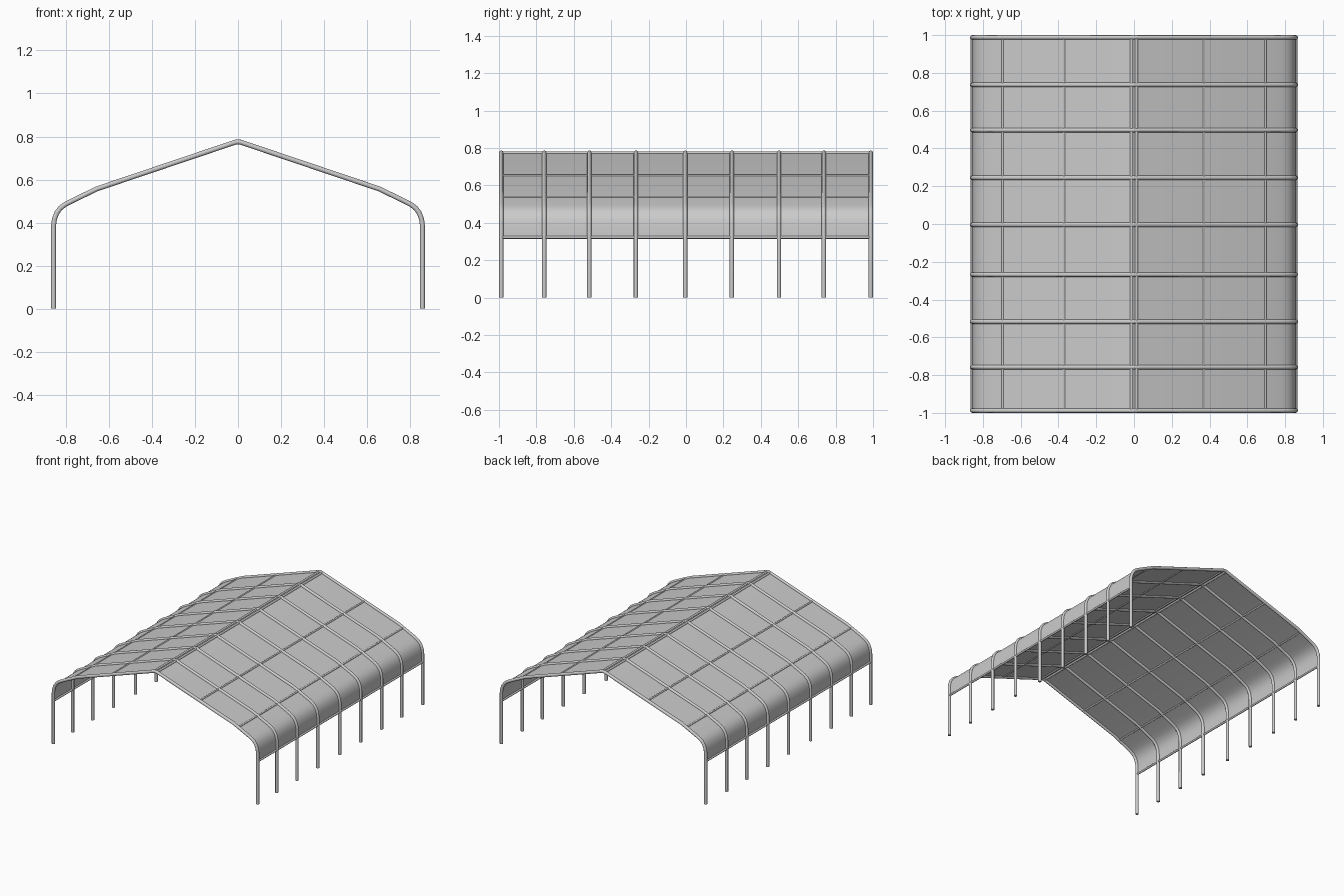
import bpy

if "Cube" in bpy.data.objects:
    bpy.data.objects.remove(bpy.data.objects["Cube"])

# half profile of the hoop centreline: eave side up to the ridge (x, z)
HALF = [(0.857, 0.32), (0.857, 0.385), (0.853, 0.415), (0.843, 0.443), (0.827, 0.466),
        (0.805, 0.483), (0.775, 0.499), (0.655, 0.557), (0.026, 0.769), (0.012, 0.7735), (0, 0.775)]
ARCH = HALF + [(-x, z) for x, z in reversed(HALF[:-1])]
FRAME_Y = [-0.988, -0.758, -0.517, -0.268, -0.004, 0.245, 0.497, 0.737, 0.988]
R = 0.0115


def smooth(obj):
    bpy.ops.object.select_all(action='DESELECT')
    obj.select_set(True)
    bpy.context.view_layer.objects.active = obj
    bpy.ops.object.shade_smooth_by_angle(angle=0.6)


def tube(name, pts, radius):
    cu = bpy.data.curves.new(name, 'CURVE')
    cu.dimensions = '3D'
    cu.bevel_depth = radius
    cu.bevel_resolution = 4
    cu.use_fill_caps = True
    sp = cu.splines.new('POLY')
    sp.points.add(len(pts) - 1)
    for p, co in zip(sp.points, pts):
        p.co = (*co, 1)
    obj = bpy.data.objects.new(name, cu)
    bpy.context.collection.objects.link(obj)
    bpy.ops.object.select_all(action='DESELECT')
    obj.select_set(True)
    bpy.context.view_layer.objects.active = obj
    bpy.ops.object.convert(target='MESH')
    smooth(bpy.context.object)
    return bpy.context.object


def height(x):
    # roof height at a given distance from the ridge
    for (x0, z0), (x1, z1) in zip(HALF[1:], HALF[2:]):
        if x1 <= x <= x0:
            return z0 + (z1 - z0) * (x0 - x) / (x0 - x1)


# bent tube hoops with legs
hoop = [(0.857, 0)] + ARCH[1:-1] + [(-0.857, 0)]
for i, y in enumerate(FRAME_Y):
    tube(f"hoop_frame_{i + 1}", [(x, y, z) for x, z in hoop], R)

# lengthwise purlins and eave rails
y0, y1 = FRAME_Y[0], FRAME_Y[-1]
for side, label in ((1, "right"), (-1, "left")):
    for part, x, r in (("ridge_purlin", 0.013, 0.0085), ("middle_purlin", 0.37, 0.0065),
                       ("shoulder_purlin", 0.695, 0.006)):
        z = height(x)
        tube(f"{part}_{label}", [(side * x, y0, z), (side * x, y1, z)], r)
    tube(f"eave_rail_{label}", [(side * 0.857, y0, 0.322), (side * 0.857, y1, 0.322)], 0.0075)

# thin cover sheet running through the hoop centreline
n = len(ARCH)
verts = [(x, y, z) for y in (y0, y1) for x, z in ARCH]
faces = [(i, i + 1, n + i + 1, n + i) for i in range(n - 1)]
faces = [tuple(reversed(f)) for f in faces]
mesh = bpy.data.meshes.new("cover_sheet")
mesh.from_pydata(verts, [], faces)
sheet = bpy.data.objects.new("cover_sheet", mesh)
bpy.context.collection.objects.link(sheet)
smooth(sheet)
